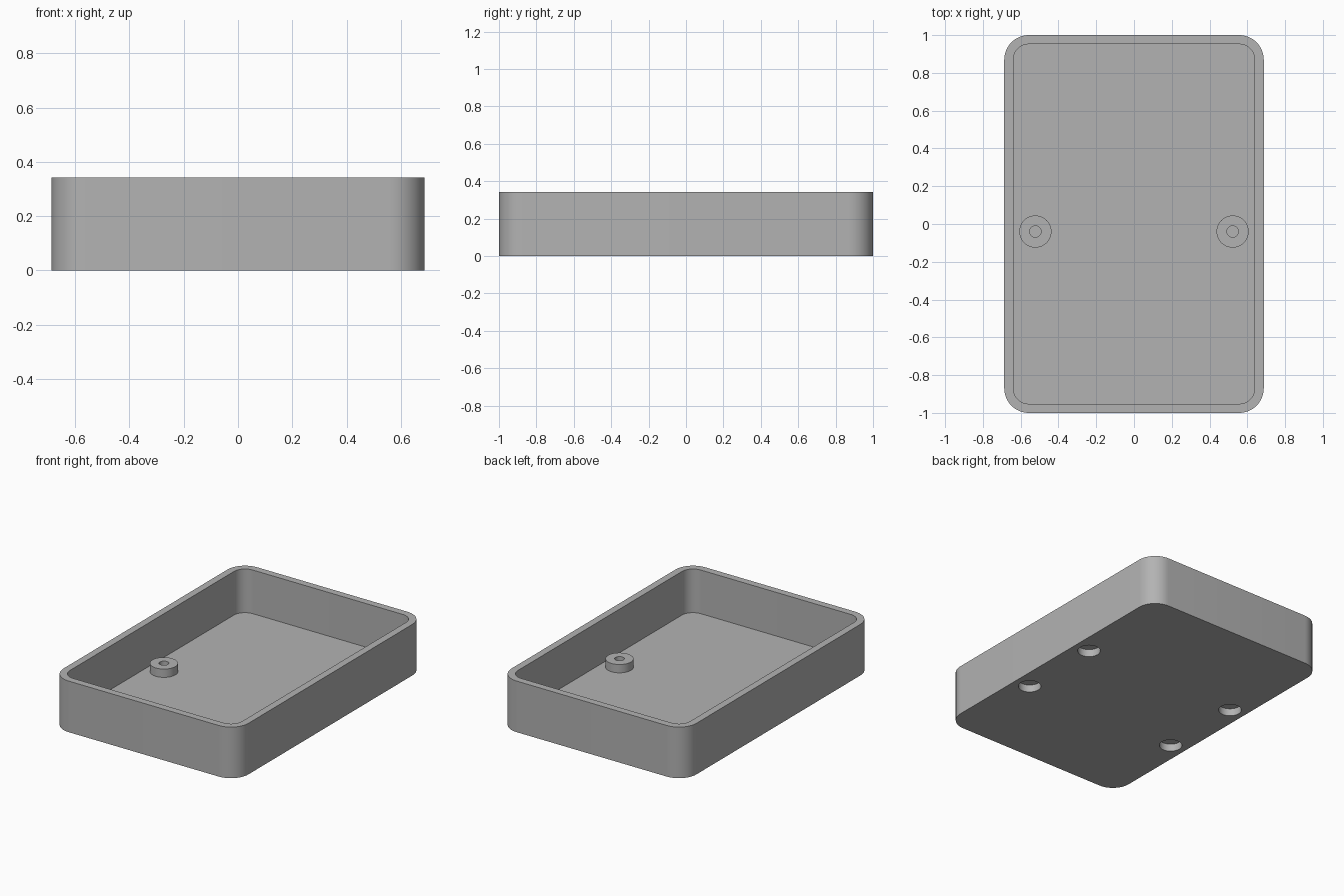
import bpy, bmesh, math
from mathutils import Matrix, Vector

WIDTH, LENGTH, HEIGHT = 1.374, 2.0, 0.343
WALL, FLOOR, CORNER = 0.048, 0.05, 0.13
BOSS_TOP = 0.106

if "Cube" in bpy.data.objects:
    bpy.data.objects.remove(bpy.data.objects["Cube"])

grey = bpy.data.materials.new("grey plastic")
grey.use_nodes = True
colour = (0.45, 0.45, 0.45, 1)
grey.diffuse_color = colour
grey.node_tree.nodes["Principled BSDF"].inputs["Base Color"].default_value = colour


def add_object(name, bm):
    bmesh.ops.recalc_face_normals(bm, faces=bm.faces)
    mesh = bpy.data.meshes.new(name)
    bm.to_mesh(mesh)
    bm.free()
    mesh.materials.append(grey)
    obj = bpy.data.objects.new(name, mesh)
    bpy.context.collection.objects.link(obj)
    return obj


def rounded_box(name, width, length, bottom, top, radius):
    bm = bmesh.new()
    bmesh.ops.create_cube(bm, size=1, matrix=Matrix.Translation((0, 0, (bottom + top) / 2))
                          @ Matrix.Diagonal((width, length, top - bottom, 1)))
    upright = [e for e in bm.edges if abs(e.verts[0].co.z - e.verts[1].co.z) > 0.01]
    bmesh.ops.bevel(bm, geom=upright, offset=radius, segments=12, profile=0.5, affect='EDGES')
    return add_object(name, bm)


def smooth(obj):
    bpy.ops.object.select_all(action='DESELECT')
    obj.select_set(True)
    bpy.context.view_layer.objects.active = obj
    bpy.ops.object.shade_smooth_by_angle(angle=math.radians(30))


def cut(target, cutter):
    mod = target.modifiers.new(cutter.name, 'BOOLEAN')
    mod.operation = 'DIFFERENCE'
    mod.solver = 'EXACT'
    mod.object = cutter
    bpy.context.view_layer.objects.active = target
    bpy.ops.object.modifier_apply(modifier=mod.name)
    bpy.data.objects.remove(cutter)


# Open tray: outer block, floor holes that run partly under the walls, then the cavity
tray = rounded_box("tray", WIDTH, LENGTH, 0, HEIGHT, CORNER)
bm = bmesh.new()
for x in (-0.576, 0.576):
    for y in (0.248, -0.33):
        bmesh.ops.create_cone(bm, cap_ends=True, segments=48, radius1=0.071, radius2=0.071,
                              depth=2 * FLOOR, matrix=Matrix.Translation((x, y, 0)))
cut(tray, add_object("floor_holes", bm))
cut(tray, rounded_box("cavity", WIDTH - 2 * WALL, LENGTH - 2 * WALL, FLOOR, 2 * HEIGHT, CORNER - WALL))
smooth(tray)

# Screw bosses: a turned ring profile with a blind centre hole
for name, x in (("right_boss", -0.522), ("left_boss", 0.522)):
    bm = bmesh.new()
    profile = [(0.085, FLOOR), (0.085, BOSS_TOP), (0.03, BOSS_TOP), (0.03, FLOOR)]
    verts = [bm.verts.new((r, 0, z)) for r, z in profile]
    edges = [bm.edges.new(pair) for pair in zip(verts, verts[1:])]
    bmesh.ops.spin(bm, geom=verts + edges, cent=(0, 0, 0), axis=(0, 0, 1),
                   angle=math.tau, steps=48)
    bmesh.ops.remove_doubles(bm, verts=bm.verts, dist=0.0001)
    bmesh.ops.translate(bm, verts=bm.verts, vec=Vector((x, -0.04, 0)))
    smooth(add_object(name, bm))
